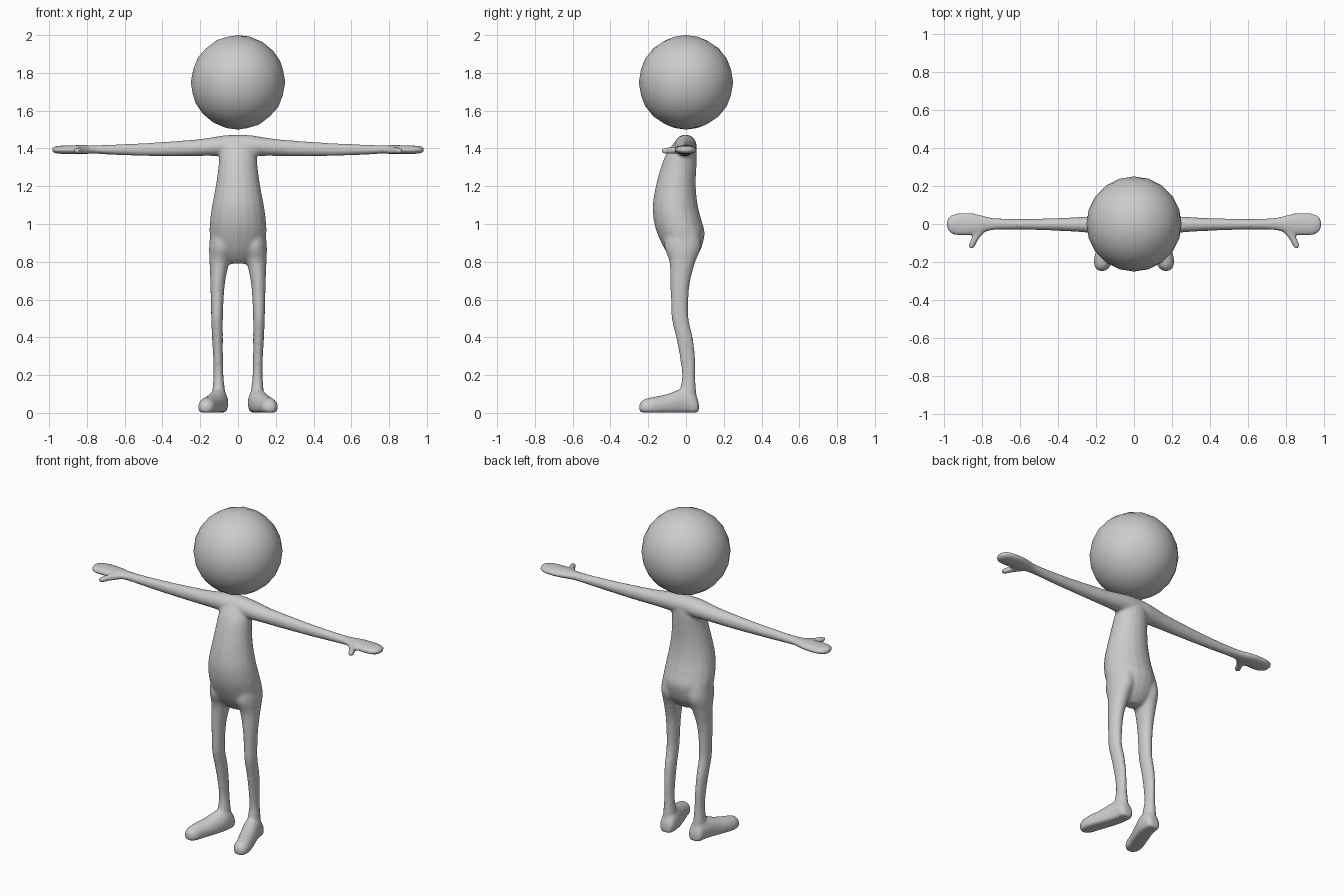
import bpy, bmesh, math
from mathutils import Vector

skin = bpy.data.materials.new("light_grey")
skin.diffuse_color = (0.6, 0.6, 0.6, 1)


def smooth_rows(rows, steps=4):
    """Catmull-Rom interpolation between cross-section rows."""
    p = [Vector(r) for r in rows]
    out = []
    for i in range(len(p) - 1):
        a, b, c, d = p[max(i - 1, 0)], p[i], p[i + 1], p[min(i + 2, len(p) - 1)]
        for s in range(steps):
            t = s / steps
            out.append(b + 0.5 * t * (c - a + t * (2 * a - 5 * b + 4 * c - d + t * (3 * (b - c) + d - a))))
    return out + [p[-1]]


def loft(bm, rows, place, sides=20, floor=0.0):
    """Tube through rows (t, u min, u max, v min, v max); place maps (t, u, v) to a point."""
    rings = []
    for t, u0, u1, v0, v1 in smooth_rows(rows):
        ring = []
        for k in range(sides):
            a = 2 * math.pi * k / sides
            co = Vector(place(t, (u0 + u1) / 2 + (u1 - u0) / 2 * math.cos(a),
                              (v0 + v1) / 2 + (v1 - v0) / 2 * math.sin(a)))
            co.z = max(co.z, floor)
            ring.append(bm.verts.new(co))
        rings.append(ring)
    for r, s in zip(rings, rings[1:]):
        for k in range(sides):
            n = (k + 1) % sides
            bm.faces.new((r[k], r[n], s[n], s[k]))
    bm.faces.new(rings[0][::-1])
    bm.faces.new(rings[-1])


bm = bmesh.new()

# torso: z, x range, y range
torso = [(0.79, -.05, .05, -.05, .02), (0.82, -.10, .10, -.08, .05), (0.87, -.14, .14, -.115, .08),
         (0.95, -.151, .151, -.152, .099), (1.02, -.148, .148, -.171, .082), (1.1, -.137, .137, -.176, .062),
         (1.2, -.118, .118, -.16, .052), (1.3, -.104, .104, -.133, .055), (1.37, -.098, .098, -.105, .058),
         (1.42, -.08, .08, -.072, .052), (1.45, -.05, .05, -.045, .03)]
loft(bm, torso, lambda t, u, v: (u, v, t))

# limbs, listed for one side and mirrored
leg = [(0.96, .02, .145, -.11, .07), (0.88, .02, .153, -.115, .08), (0.8, .045, .151, -.088, .05),
       (0.7, .067, .147, -.083, .023), (0.6, .076, .144, -.08, .013), (0.5, .08, .142, -.076, .014),
       (0.4, .08, .138, -.053, .036), (0.3, .08, .132, -.034, .048), (0.2, .077, .13, -.021, .049),
       (0.13, .07, .135, -.03, .053), (0.05, .06, .14, -.04, .06)]
# foot: y, x range, z range
foot = [(.068, .075, .12, .005, .05), (.055, .057, .14, -.015, .09), (.02, .052, .148, -.02, .125),
        (-.03, .056, .162, -.02, .125), (-.1, .08, .186, -.02, .1), (-.17, .108, .208, -.02, .085),
        (-.215, .122, .21, -.015, .075), (-.238, .138, .198, -.005, .06), (-.247, .155, .182, .015, .045)]
# arm and hand: x, y range, z range
arm = [(0, -.06, .055, 1.36, 1.474), (.08, -.062, .055, 1.36, 1.468), (.2, -.05, .043, 1.36, 1.45),
       (.32, -.04, .035, 1.358, 1.44), (.5, -.032, .028, 1.36, 1.428), (.68, -.029, .028, 1.367, 1.42),
       (.76, -.036, .036, 1.372, 1.417), (.83, -.055, .054, 1.37, 1.418), (.9, -.062, .06, 1.37, 1.416),
       (.95, -.056, .052, 1.372, 1.414), (.975, -.038, .035, 1.377, 1.41), (.985, -.015, .012, 1.385, 1.402)]
# thumb: y, x range, z range
thumb = [(-.02, .765, .835, 1.372, 1.412), (-.05, .79, .845, 1.37, 1.41), (-.08, .817, .858, 1.37, 1.406),
         (-.11, .832, .871, 1.37, 1.404), (-.128, .843, .867, 1.377, 1.4)]
for side in (-1, 1):
    loft(bm, leg, lambda t, u, v: (side * u, v, t))
    loft(bm, foot, lambda t, u, v: (side * u, t, v), floor=0.002)
    loft(bm, arm, lambda t, u, v: (side * t, u, v))
    loft(bm, thumb, lambda t, u, v: (side * u, t, v))

bmesh.ops.recalc_face_normals(bm, faces=bm.faces)
mesh = bpy.data.meshes.new("body")
bm.to_mesh(mesh)
bm.free()
body = bpy.data.objects.new("body", mesh)
bpy.context.collection.objects.link(body)
mesh.materials.append(skin)

# fuse the overlapping parts into one soft skin
fuse = body.modifiers.new("fuse", 'REMESH')
fuse.mode = 'VOXEL'
fuse.voxel_size = 0.009
fuse.use_smooth_shade = True
soften = body.modifiers.new("soften", 'SMOOTH')
soften.factor = 0.5
soften.iterations = 6

# floating round head
bpy.ops.mesh.primitive_ico_sphere_add(subdivisions=3, radius=0.25, location=(0, 0, 1.75))
head = bpy.context.object
head.name = "head"
head.data.materials.append(skin)
bpy.ops.object.shade_smooth()
